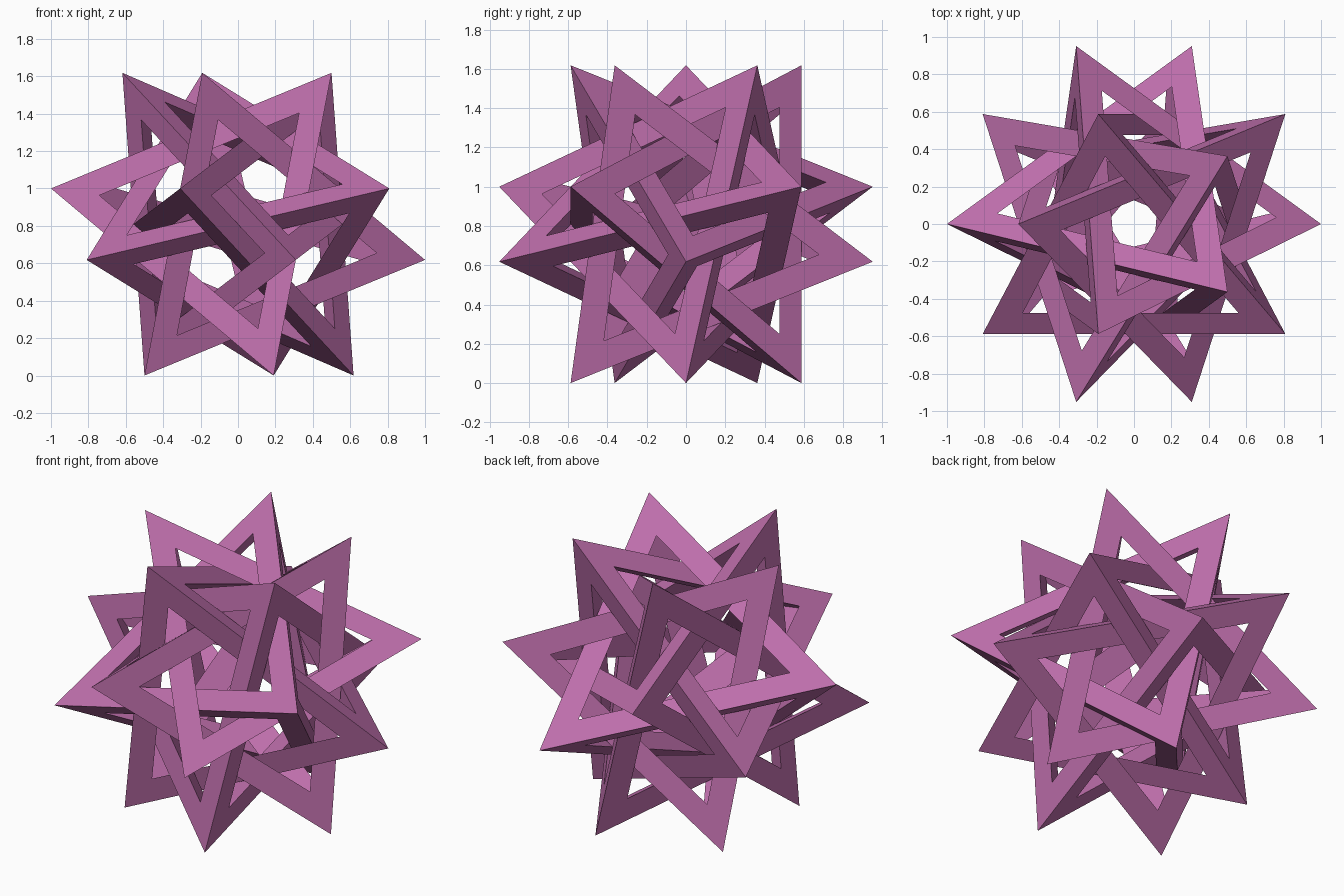
import bpy, bmesh, math
from itertools import combinations
from mathutils import Vector

if "Cube" in bpy.data.objects:
    bpy.data.objects.remove(bpy.data.objects["Cube"])

PHI = (1 + math.sqrt(5)) / 2
CENTRE = Vector((0, 0, PHI / 2))
INSET = 0.808                         # inner corner position along each tip
WINDOW = (3 * INSET - 1) / 2          # window size relative to its face

purple = bpy.data.materials.new("orchid purple")
purple.diffuse_color = (0.51, 0.155, 0.405, 1)
purple.use_nodes = True
purple.node_tree.nodes["Principled BSDF"].inputs["Base Color"].default_value = purple.diffuse_color


def ring_point(degrees, radius, z):
    a = math.radians(degrees)
    return Vector((radius * math.cos(a), radius * math.sin(a), z))


def tetrahedron_frame(name, turn):
    # four tips, one on each ring of a regular dodecahedron
    high, mid = PHI / 2, (PHI - 1) ** 2 / 2
    tips = [ring_point(turn, 1 / PHI, high),
            ring_point(turn - 144, 1, mid),
            ring_point(turn + 108, 1, -mid),
            ring_point(turn - 36, 1 / PHI, -high)]
    bm = bmesh.new()
    outer = [bm.verts.new(p + CENTRE) for p in tips]
    inner = [bm.verts.new(p * INSET + CENTRE) for p in tips]

    # triangular window corners in the face opposite each tip
    window = {}
    for f in range(4):
        middle = -tips[f] / 3
        for i in range(4):
            if i != f:
                window[f, i] = bm.verts.new(middle.lerp(tips[i], WINDOW) + CENTRE)

    # each strut: two outer faces and one flat inner face
    for i, j in combinations(range(4), 2):
        k, l = [n for n in range(4) if n not in (i, j)]
        for f in (k, l):
            bm.faces.new((outer[i], outer[j], window[f, j], window[f, i]))
        bm.faces.new((inner[i], window[k, i], window[k, j],
                      inner[j], window[l, j], window[l, i]))
    bmesh.ops.recalc_face_normals(bm, faces=bm.faces)

    mesh = bpy.data.meshes.new(name)
    bm.to_mesh(mesh)
    bm.free()
    mesh.materials.append(purple)
    bpy.context.collection.objects.link(bpy.data.objects.new(name, mesh))


# five interlocked frames turned about the vertical axis
for n in range(5):
    tetrahedron_frame(f"tetrahedron_frame_{n + 1}", 36 + 72 * n)
